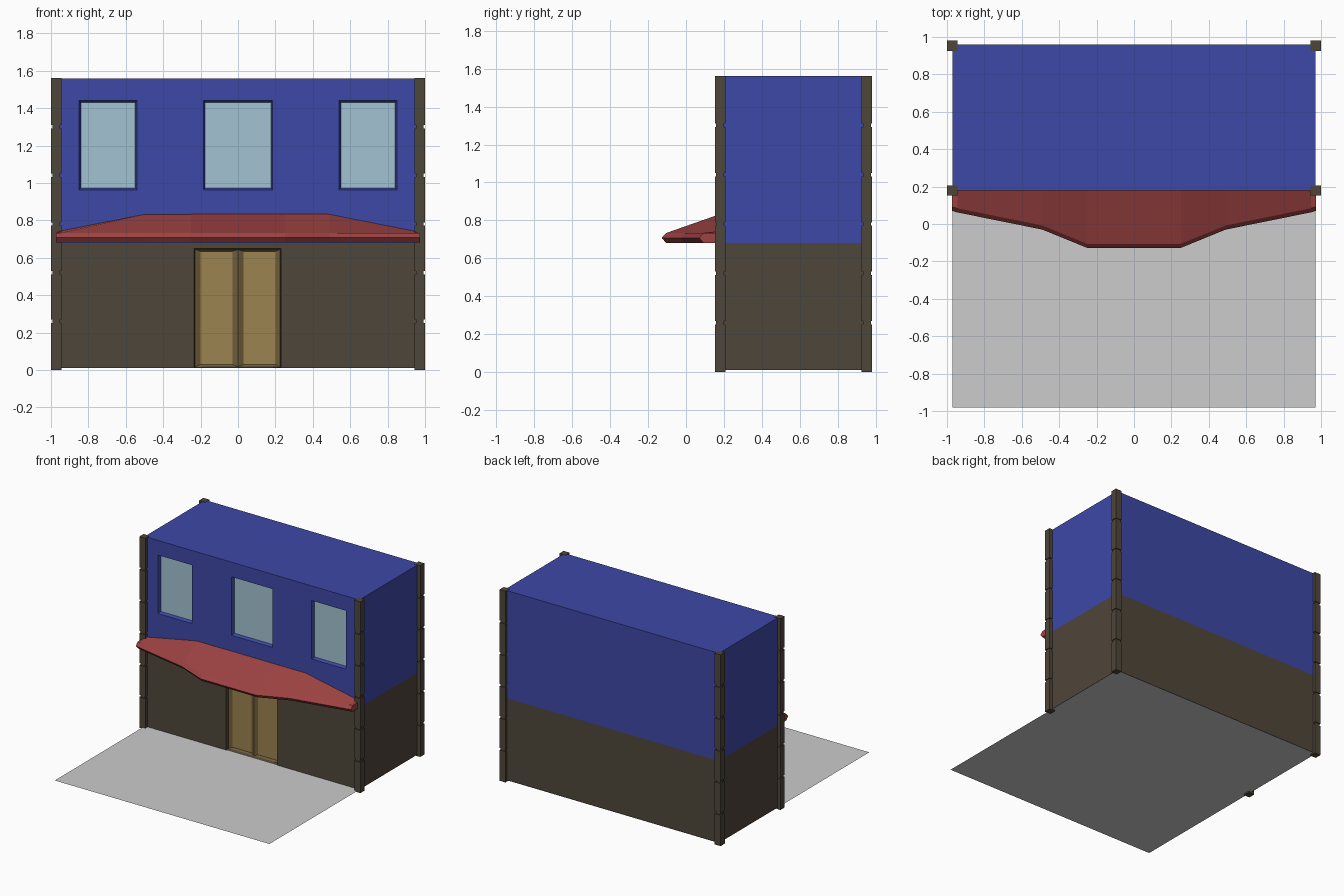
import bpy, bmesh
from mathutils import Vector

if "Cube" in bpy.data.objects:
    bpy.data.objects.remove(bpy.data.objects["Cube"])


def material(name, r, g, b):
    def lin(c):
        c /= 255
        return c / 12.92 if c <= 0.04045 else ((c + 0.055) / 1.055) ** 2.4
    m = bpy.data.materials.new(name)
    m.diffuse_color = (lin(r), lin(g), lin(b), 1)
    m.use_nodes = True
    m.node_tree.nodes["Principled BSDF"].inputs["Base Color"].default_value = m.diffuse_color
    return m


BLUE = material("blue paint", 61, 72, 166)
BROWN = material("dark brown stone", 79, 70, 58)
GLASS = material("pale window glass", 162, 196, 210)
DOOR = material("door frame ochre", 110, 91, 56)
PANEL = material("door panel gold", 156, 131, 80)
RED = material("awning red", 158, 66, 66)
GREY = material("ground grey", 204, 204, 204)


def finish(name, bm, mats):
    bmesh.ops.recalc_face_normals(bm, faces=bm.faces[:])
    me = bpy.data.meshes.new(name)
    bm.to_mesh(me)
    bm.free()
    for m in mats:
        me.materials.append(m)
    ob = bpy.data.objects.new(name, me)
    bpy.context.collection.objects.link(ob)
    return ob


def add_box(bm, lo, hi):
    lo, hi = Vector(lo), Vector(hi)
    vs = bmesh.ops.create_cube(bm, size=1)["verts"]
    for v in vs:
        v.co = (lo + hi) / 2 + v.co * (hi - lo)
    return vs


# building shell, cut along the storey line and around each opening
FRONT, SPLIT = 0.18, 0.68
WINDOWS = [(-0.85, -0.54), (-0.185, 0.185), (0.54, 0.85)]
WIN_Z, DOOR_X, DOOR_Z = (0.963, 1.44), (-0.235, 0.23), (0.013, 0.65)
bm = bmesh.new()
add_box(bm, (-0.97, FRONT, 0.012), (0.97, 0.96, 1.56))


def cut(co, no, geom=None):
    geom = geom or bm.verts[:] + bm.edges[:] + bm.faces[:]
    return bmesh.ops.bisect_plane(bm, geom=geom, plane_co=co, plane_no=no)


for z in (SPLIT, DOOR_Z[1], *WIN_Z):
    cut((0, 0, z), (0, 0, 1))
for x in [v for w in WINDOWS for v in w] + list(DOOR_X):
    cut((x, 0, 0), (1, 0, 0))
for f in bm.faces:
    c = f.calc_center_median()
    f.material_index = 1 if 0.02 < c.z < SPLIT else 0


def opening(xr, zr, mat, rim, depth):
    """Recess the front faces inside a rectangle and recolour the back."""
    fs = []
    for f in bm.faces:
        c = f.calc_center_median()
        if abs(c.y - FRONT) < 1e-4 and xr[0] < c.x < xr[1] and zr[0] < c.z < zr[1]:
            fs.append(f)
    if len(fs) > 1:
        fs = bmesh.ops.dissolve_faces(bm, faces=fs)["region"]
    bmesh.ops.inset_individual(bm, faces=fs, thickness=rim, depth=0)
    f = fs[0]
    for v in f.verts:
        v.co.y += depth
    f.material_index = mat
    return f


for w in WINDOWS:
    opening(w, WIN_Z, 2, 0.014, 0.025)

# double door with two sunken panels
door = opening(DOOR_X, DOOR_Z, 3, 0.006, 0.025)
cut((0, 0, 0), (1, 0, 0), [door] + door.edges[:] + door.verts[:])
leaves = [f for f in bm.faces if f.material_index == 3]
bmesh.ops.inset_individual(bm, faces=leaves, thickness=0.01, depth=0)
for f in leaves:
    f.material_index = 4
    for v in f.verts:
        side = 1 if f.calc_center_median().x > 0 else -1
        v.co.x = side * (0.03 if abs(v.co.x) < 0.1 else 0.2)
        v.co.z = 0.03 if v.co.z < 0.3 else 0.635
        v.co.y = FRONT + 0.037
finish("building_walls", bm, [BLUE, BROWN, GLASS, DOOR, PANEL])

# corner pillars: six stacked stones around a slimmer core
N, H, GAP = 6, 1.562, 0.009
for sx, xn in ((-1, "left"), (1, "right")):
    for cy, yn in ((0.18, "front"), (0.953, "back")):
        bm = bmesh.new()
        cx, r, c = sx * 0.972, 0.027, 0.021
        add_box(bm, (cx - c, cy - c, 0.002), (cx + c, cy + c, H - 0.002))
        for i in range(N):
            z0 = H * i / N + (GAP if i else 0)
            z1 = H * (i + 1) / N - (GAP if i < N - 1 else 0)
            add_box(bm, (cx - r, cy - r, z0), (cx + r, cy + r, z1))
        finish(f"{yn}_{xn}_pillar", bm, [BROWN])

# awning: lofted cross-sections from end to end
half = [(0.25, -0.128, 0.835), (0.49, -0.03, 0.835),
        (0.945, 0.062, 0.745), (0.972, 0.07, 0.733)]
stations = [(-x, y, z) for x, y, z in reversed(half)] + half
bm = bmesh.new()
rings = []
for x, y, z in stations:
    prof = [(0.185, 0.682), (y + 0.022, 0.682), (y, 0.708),
            (y + 0.022, 0.733), (0.185, z)]
    rings.append([bm.verts.new((x, py, pz)) for py, pz in prof])
for a, b in zip(rings, rings[1:]):
    for i in range(5):
        j = (i + 1) % 5
        bm.faces.new((a[i], a[j], b[j], b[i]))
bm.faces.new(rings[0])
bm.faces.new(rings[-1])
finish("awning", bm, [RED])

# pavement sheet under and in front of the building
bm = bmesh.new()
bm.faces.new([bm.verts.new(p) for p in
              ((-0.97, -0.98, 0.01), (0.97, -0.98, 0.01),
               (0.97, 0.96, 0.01), (-0.97, 0.96, 0.01))])
finish("pavement", bm, [GREY])
